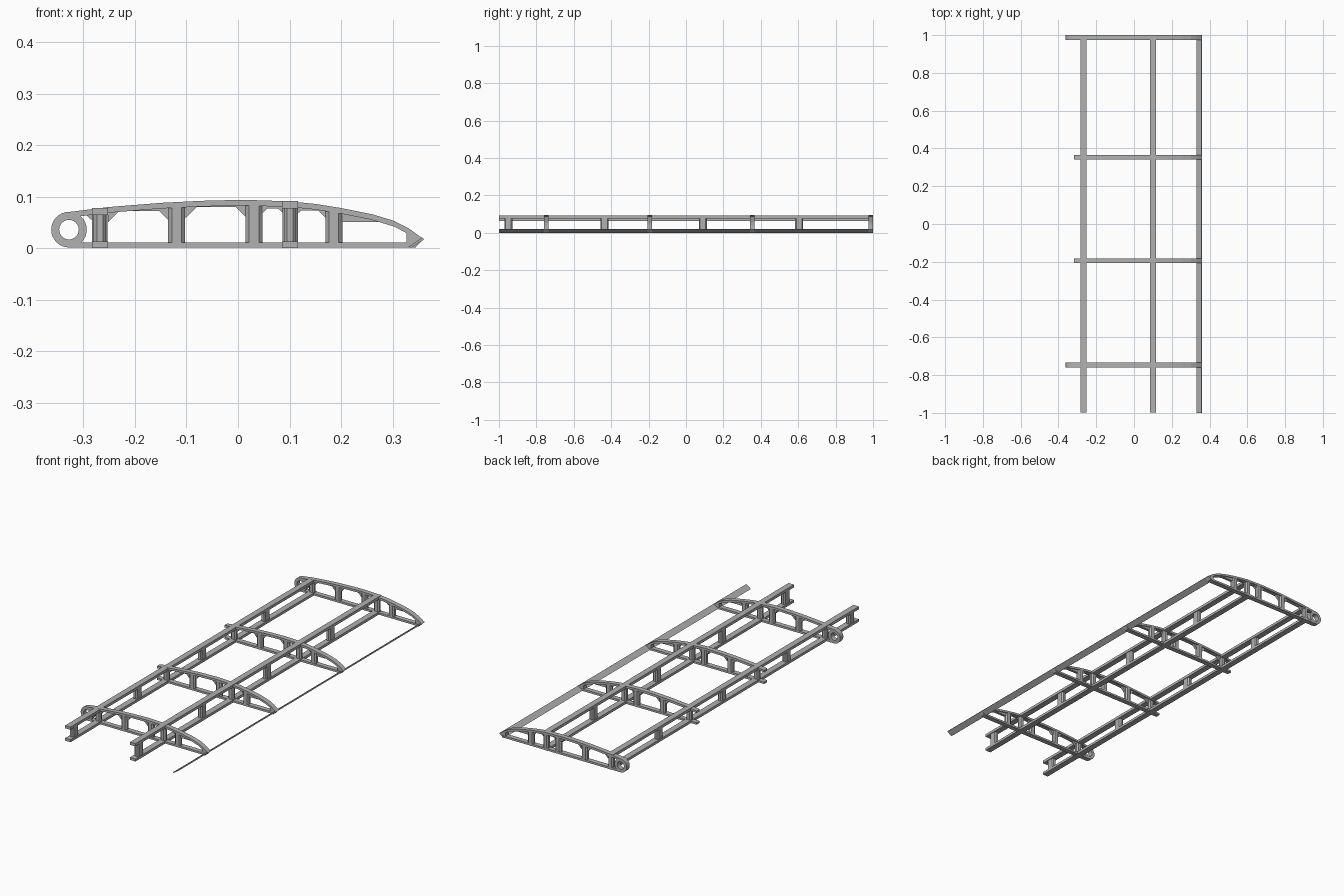
import bpy, bmesh, math

cube = bpy.data.objects.get("Cube")
if cube:
    bpy.data.objects.remove(cube, do_unlink=True)

grey = bpy.data.materials.new("plain_grey")
grey.use_nodes = True
colour = (0.44, 0.44, 0.44, 1)
grey.diffuse_color = colour
grey.node_tree.nodes["Principled BSDF"].inputs["Base Color"].default_value = colour

# Upper outline of every rib, nose to tail
TOP = [(-0.33, 0.07), (-0.25, 0.08), (-0.15, 0.088), (-0.07, 0.092), (0.01, 0.094),
       (0.10, 0.091), (0.15, 0.086), (0.20, 0.078), (0.26, 0.066), (0.303, 0.053),
       (0.332, 0.038), (0.36, 0.018)]
CAP = 0.011
SPARS = {"front_spar": (-0.268, 0.078), "middle_spar": (0.101, 0.0915)}


def top_z(x):
    for (xa, za), (xb, zb) in zip(TOP, TOP[1:]):
        if xa <= x <= xb:
            return za + (zb - za) * (x - xa) / (xb - xa)
    return TOP[-1][1]


def curve_between(x0, x1):
    xs = [x0] + [x for x, z in TOP if x0 < x < x1] + [x1]
    return [(x, top_z(x)) for x in xs]


def finish(name, bm):
    bmesh.ops.recalc_face_normals(bm, faces=bm.faces)
    mesh = bpy.data.meshes.new(name)
    bm.to_mesh(mesh)
    bm.free()
    mesh.materials.append(grey)
    obj = bpy.data.objects.new(name, mesh)
    bpy.context.collection.objects.link(obj)
    return obj


def extrude(bm, points, move):
    face = bm.faces.new([bm.verts.new(p) for p in points])
    result = bmesh.ops.extrude_face_region(bm, geom=[face], use_keep_orig=True)
    verts = [v for v in result["geom"] if isinstance(v, bmesh.types.BMVert)]
    bmesh.ops.translate(bm, verts=verts, vec=move)


def plate(bm, outline, y, thick):
    """Side outline in x and z, given thickness along y."""
    extrude(bm, [(x, y - thick / 2, z) for x, z in outline], (0, thick, 0))


def post(bm, x, y, wx, wy, chamfer, z0, z1):
    """Upright with bevelled corners."""
    a, b, c = wx / 2, wy / 2, chamfer
    plan = [(-a, c - b), (c - a, -b), (a - c, -b), (a, c - b),
            (a, b - c), (a - c, b), (c - a, b), (-a, b - c)]
    extrude(bm, [(x + px, y + py, z0) for px, py in plan], (0, 0, z1 - z0))


def ring(bm, x, z, y, outer, inner, thick, n=32):
    """Flat collar with a round bore along y."""
    loops = []
    for radius, side in ((outer, -1), (outer, 1), (inner, 1), (inner, -1)):
        loops.append([bm.verts.new((x + radius * math.cos(2 * math.pi * i / n), y + side * thick / 2,
                                    z + radius * math.sin(2 * math.pi * i / n))) for i in range(n)])
    for k in range(4):
        a, b = loops[k], loops[(k + 1) % 4]
        for i in range(n):
            j = (i + 1) % n
            bm.faces.new((a[i], a[j], b[j], b[i]))


# Bays between posts: start, end, window top, left and right gusset size
BAYS = [(-0.252, -0.135, 0.072, 0.021, 0.018), (-0.102, 0.015, 0.080, 0.022, 0.019),
        (0.047, 0.086, 0.077, 0.010, 0.008), (0.117, 0.170, 0.073, 0.006, 0.014),
        (0.202, 0.280, 0.051, 0, 0), (-0.302, -0.284, 0.064, 0, 0.010)]


def build_rib(name, y, with_ring):
    width, web = 0.025, 0.014
    nose = -0.328 if with_ring else -0.317
    bm = bmesh.new()
    # curved upper strip
    upper = curve_between(nose, 0.36)
    lower = [(x, z - CAP) for x, z in curve_between(nose, 0.345)]
    plate(bm, upper + lower[::-1], y, width)
    # straight lower strip
    plate(bm, [(nose, 0.001), (0.345, 0.001), (0.345, 0.011), (nose, 0.011)], y, width)
    # solid tail block
    plate(bm, [(0.327, 0.002), (0.345, 0.002), (0.36, 0.018), (0.327, 0.036)], y, width - 0.002)
    # thin web with gusset corners above each window
    for x0, x1, zt, left, right in BAYS:
        under = [(x0, zt - left), (x0 + left, zt), (x1 - right, zt), (x1, zt - right)]
        if not left:
            under.pop(0)
        if not right:
            under.pop()
        over = [(x, z - 0.004) for x, z in curve_between(x0, x1)]
        plate(bm, under + over[::-1], y, web)
    # uprights
    for x in (-0.119, 0.031, 0.186):
        post(bm, x, y, 0.033, 0.024, 0.007, 0.006, top_z(x) - 0.006)
    for x, z in SPARS.values():
        post(bm, x, y, 0.030, 0.024, 0.007, 0.006, z - 0.006)
    finish(name, bm)
    # round mounting collar at the nose of the outer ribs
    if with_ring:
        # strips stop short of the bore, so cut them open
        cutter_bm = bmesh.new()
        extrude(cutter_bm, [(-0.328 + 0.025 * math.cos(i * math.pi / 16), y - 0.05,
                             0.036 + 0.025 * math.sin(i * math.pi / 16)) for i in range(32)], (0, 0.1, 0))
        cutter_bm.free()
        bm = bmesh.new()
        ring(bm, -0.328, 0.036, y, 0.0345, 0.019, 0.025)
        collar = finish(name + "_collar", bm)
        bpy.ops.object.select_all(action="DESELECT")
        bpy.context.view_layer.objects.active = collar
        collar.select_set(True)
        bpy.ops.object.shade_smooth_by_angle(angle=math.radians(35))


for label, y, has_ring in (("front_rib", -0.747, True), ("inner_rib_a", -0.194, False),
                           ("inner_rib_b", 0.354, False), ("back_rib", 0.987, True)):
    build_rib(label, y, has_ring)

# Spars: two long flanges joined by short posts
for name, (x, z) in SPARS.items():
    bm = bmesh.new()
    for z0, z1 in ((0, 0.013), (z - 0.014, z)):
        plate(bm, [(x - 0.0155, z0), (x + 0.0155, z0), (x + 0.0155, z1), (x - 0.0155, z1)], 0, 1.998)
    for y in (-0.95, -0.435, 0.09, 0.605):
        post(bm, x, y, 0.024, 0.043, 0.006, 0.01, z - 0.01)
    finish(name, bm)

# Slanted trailing strip
bm = bmesh.new()
plate(bm, [(0.331, 0.003), (0.335, 0.0), (0.361, 0.017), (0.358, 0.021)], 0, 2.0)
finish("trailing_strip", bm)
